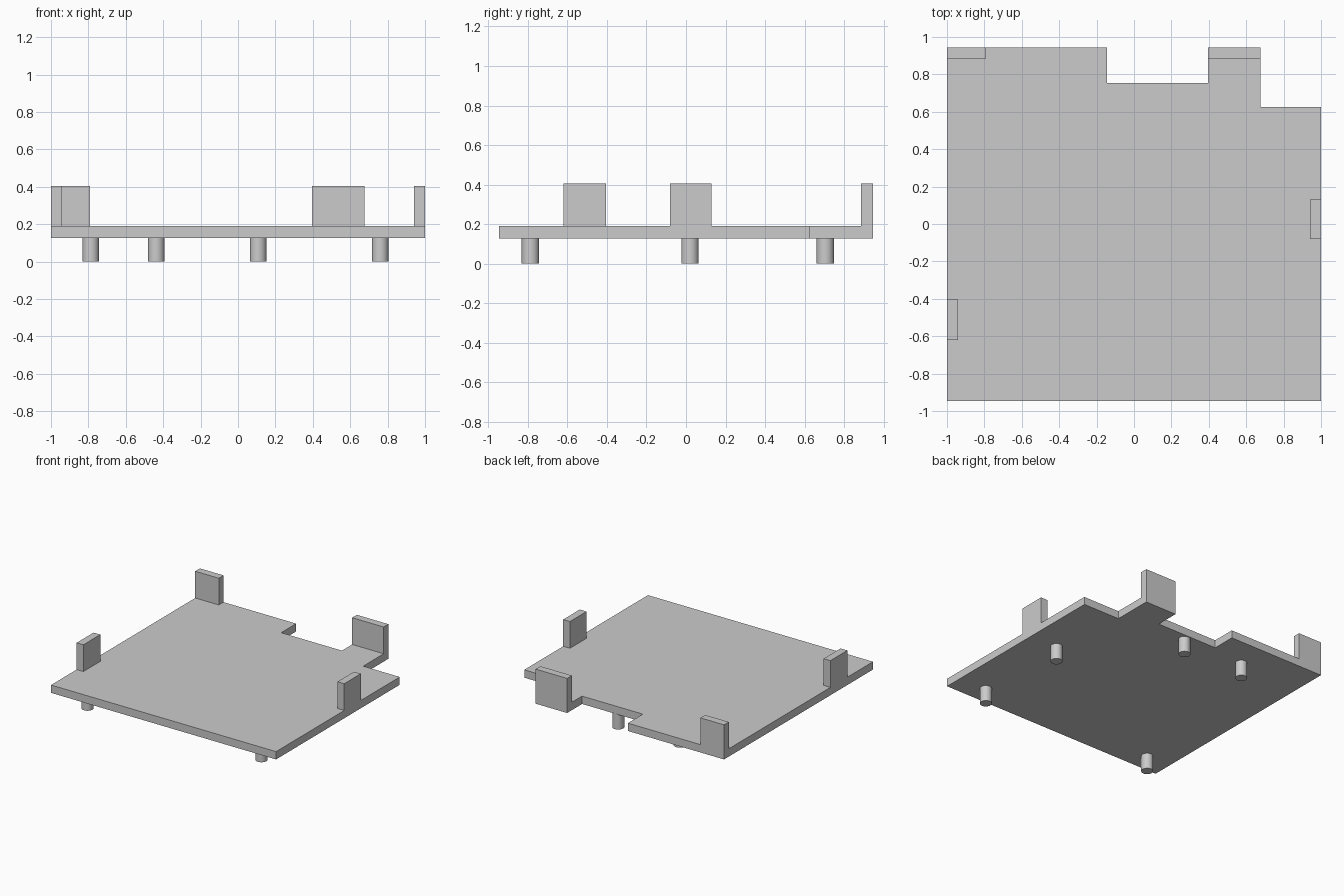
import bpy, bmesh

cube = bpy.data.objects.get("Cube")
if cube:
    bpy.data.objects.remove(cube, do_unlink=True)

# Single grey finish
grey = bpy.data.materials.new("light_grey")
grey.use_nodes = True
COLOUR = (0.6, 0.6, 0.6, 1)
grey.diffuse_color = COLOUR
grey.node_tree.nodes["Principled BSDF"].inputs["Base Color"].default_value = COLOUR

BASE, TOP, TAB_TOP = 0.127, 0.19, 0.405
BACK, WALL = 0.945, 0.06


def prism(name, outline, z0, z1):
    """Extrude a flat outline from z0 up to z1."""
    bm = bmesh.new()
    face = bm.faces.new([bm.verts.new((x, y, z0)) for x, y in outline])
    up = bmesh.ops.extrude_face_region(bm, geom=[face])["geom"]
    bmesh.ops.translate(bm, vec=(0, 0, z1 - z0),
                        verts=[v for v in up if isinstance(v, bmesh.types.BMVert)])
    bmesh.ops.recalc_face_normals(bm, faces=bm.faces)
    mesh = bpy.data.meshes.new(name)
    bm.to_mesh(mesh)
    bm.free()
    mesh.materials.append(grey)
    obj = bpy.data.objects.new(name, mesh)
    bpy.context.collection.objects.link(obj)
    return obj


def tab(name, x0, x1, y0, y1):
    prism(name, [(x0, y0), (x1, y0), (x1, y1), (x0, y1)], TOP, TAB_TOP)


# Plate with a notch in the back edge and a cut back corner
prism("base_plate", [(-1, -BACK), (1, -BACK), (1, 0.625), (0.675, 0.625),
                     (0.675, BACK), (0.395, BACK), (0.395, 0.755),
                     (-0.145, 0.755), (-0.145, BACK), (-1, BACK)], BASE, TOP)

# Upright tabs along the edges
tab("back_right_tab", -1, -0.79, BACK - WALL, BACK)
tab("back_left_tab", 0.395, 0.675, BACK - WALL, BACK)
tab("left_side_tab", 1 - WALL, 1, -0.08, 0.13)
tab("right_side_tab", -1, -1 + WALL, -0.62, -0.405)

# Round pegs below the plate
pegs = {"front_right_peg": (-0.787, -0.787), "front_left_peg": (0.76, -0.787),
        "middle_left_peg": (0.76, 0.02), "back_left_peg": (0.108, 0.705),
        "back_right_peg": (-0.437, 0.705)}
for name, (x, y) in pegs.items():
    bpy.ops.mesh.primitive_cylinder_add(vertices=32, radius=0.044, depth=BASE,
                                        location=(x, y, BASE / 2))
    peg = bpy.context.object
    peg.name = name
    peg.data.materials.append(grey)
    bpy.ops.object.shade_smooth_by_angle()
